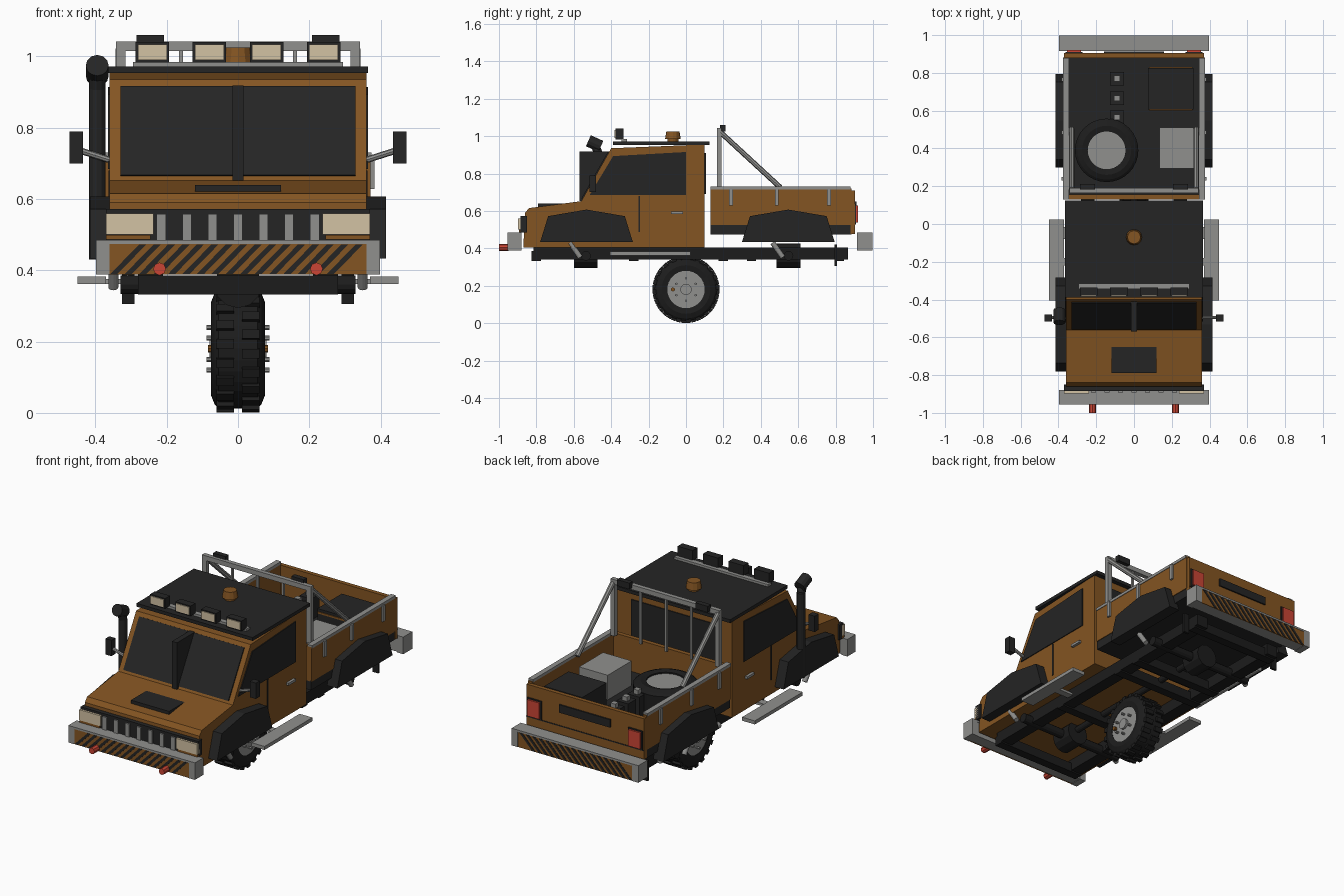
import bpy, bmesh, math
from mathutils import Vector, Matrix

if "Cube" in bpy.data.objects:
    bpy.data.objects.remove(bpy.data.objects["Cube"])


def material(name, r, g, b):
    m = bpy.data.materials.new(name)
    m.use_nodes = True
    m.diffuse_color = (r, g, b, 1)
    m.node_tree.nodes["Principled BSDF"].inputs["Base Color"].default_value = (r, g, b, 1)
    return m


ORANGE = material("ochre paint", 0.23, 0.09, 0.016)
DARK = material("charcoal plastic", 0.018, 0.018, 0.018)
BLACK = material("black rubber", 0.012, 0.012, 0.012)
GREY = material("grey metal", 0.28, 0.28, 0.27)
CREAM = material("lamp cream", 0.65, 0.54, 0.37)
RED = material("signal red", 0.6, 0.06, 0.035)


def finish(name, bm, mat):
    bmesh.ops.recalc_face_normals(bm, faces=bm.faces)
    me = bpy.data.meshes.new(name)
    bm.to_mesh(me)
    bm.free()
    me.materials.append(mat)
    ob = bpy.data.objects.new(name, me)
    bpy.context.collection.objects.link(ob)
    return ob


def box(name, x, y, z, mat):
    """Box from three (low, high) ranges."""
    bm = bmesh.new()
    bmesh.ops.create_cube(bm, size=1)
    for v in bm.verts:
        v.co = [sum(r) / 2 + c * (r[1] - r[0]) for c, r in zip(v.co, (x, y, z))]
    return finish(name, bm, mat)


def pair(name, x, y, z, mat):
    """Box mirrored to both sides."""
    box("left_" + name, x, y, z, mat)
    box("right_" + name, (-x[1], -x[0]), y, z, mat)


def prism(name, pts, a, b, mat, axis="x"):
    """Side (y, z) or front (x, z) profile extruded from a to b."""
    bm = bmesh.new()
    place = (lambda p, d: (d, p[0], p[1])) if axis == "x" else (lambda p, d: (p[0], d, p[1]))
    face = bm.faces.new([bm.verts.new(place(p, a)) for p in pts])
    ext = bmesh.ops.extrude_face_region(bm, geom=[face])["geom"]
    shift = Vector(place((0, 0), b - a))
    bmesh.ops.translate(bm, vec=shift, verts=[g for g in ext if isinstance(g, bmesh.types.BMVert)])
    return finish(name, bm, mat)


def rod(name, p, q, r, mat, n=12, r2=None):
    """Cylinder or cone between two points."""
    p, q = Vector(p), Vector(q)
    bm = bmesh.new()
    mtx = Matrix.Translation((p + q) / 2) @ (q - p).to_track_quat("Z", "Y").to_matrix().to_4x4()
    bmesh.ops.create_cone(bm, cap_ends=True, segments=n, radius1=r, radius2=r if r2 is None else r2,
                          depth=(q - p).length, matrix=mtx)
    return finish(name, bm, mat)


def tyre(name, matrix, n=32, treads=20):
    """Lathed tyre with lugs, axis along local x."""
    bm = bmesh.new()
    half = [(0.07, 0.1), (0.076, 0.13), (0.066, 0.155), (0.055, 0.168)]
    prof = half + [(-x, r) for x, r in reversed(half)]
    vs = [bm.verts.new((x, 0, r)) for x, r in prof]
    es = [bm.edges.new((vs[i], vs[(i + 1) % len(vs)])) for i in range(len(vs))]
    bmesh.ops.spin(bm, geom=vs + es, axis=(1, 0, 0), cent=(0, 0, 0), steps=n, angle=math.tau)
    bmesh.ops.remove_doubles(bm, verts=bm.verts, dist=0.0005)
    for i in range(treads):
        for s in (-1, 1):
            turn = Matrix.Rotation(math.tau * (i + s / 4) / treads, 4, "X")
            m = turn @ Matrix.Translation((s * 0.036, 0, 0.169)) @ Matrix.Diagonal((0.05, 0.026, 0.02, 1))
            bmesh.ops.create_cube(bm, size=1, matrix=m)
    bm.transform(matrix)
    return finish(name, bm, BLACK)


# Road wheel with rim, hub and bolts on both faces
WZ = 0.18
tyre("road_tyre", Matrix.Translation((0, 0, WZ)))
rod("wheel_rim", (-0.068, 0, WZ), (0.068, 0, WZ), 0.104, GREY, 24)
for s in (-1, 1):
    rod("wheel_hub", (s * 0.06, 0, WZ), (s * 0.08, 0, WZ), 0.03, GREY, 16)
    rod("wheel_cap", (s * 0.06, -0.07, WZ), (s * 0.084, -0.07, WZ), 0.011, ORANGE, 8)
    for i in range(6):
        a = math.tau * (i + 0.5) / 6
        y, z = 0.06 * math.cos(a), WZ + 0.06 * math.sin(a)
        rod("wheel_bolt", (s * 0.06, y, z), (s * 0.088, y, z), 0.007, GREY, 6)

# Chassis, axles and running gear
pair("chassis_rail", (0.21, 0.28), (-0.815, 0.865), (0.34, 0.405), BLACK)
for y in (-0.8, -0.28, 0.2, 0.35, 0.82):
    box("cross_member", (-0.28, 0.28), (y - 0.025, y + 0.025), (0.332, 0.385), BLACK)
rod("drive_shaft", (0, -0.53, 0.38), (0, 0.55, 0.38), 0.018, BLACK)
for y in (-0.535, 0.548):
    rod("axle_tube", (-0.33, y, 0.36), (0.33, y, 0.36), 0.026, BLACK)
    rod("differential", (0, y - 0.063, 0.36), (0, y + 0.063, 0.36), 0.066, BLACK, 12)
    for s in (-1, 1):
        rod("shock_absorber", (s * 0.35, y - 0.085, 0.43), (s * 0.35, y - 0.03, 0.352), 0.014, GREY)
rod("exhaust_pipe", (-0.31, 0.15, 0.37), (-0.31, 0.68, 0.37), 0.018, GREY)
pair("mud_flap", (0.29, 0.325), (0.795, 0.808), (0.305, 0.42), BLACK)
pair("side_step", (0.37, 0.45), (-0.405, 0.025), (0.362, 0.382), GREY)
pair("step_bracket", (0.27, 0.38), (-0.22, -0.18), (0.362, 0.376), GREY)

# Cab shell
prism("cab_body", [(-0.87, 0.405), (-0.86, 0.59), (-0.84, 0.615), (-0.56, 0.652), (-0.4, 0.935),
                   (0.1, 0.955), (0.1, 0.405)], -0.36, 0.36, ORANGE)
box("roof_panel", (-0.365, 0.365), (-0.39, 0.125), (0.953, 0.972), DARK)
prism("windscreen", [(-0.553, 0.664), (-0.559, 0.667), (-0.417, 0.917), (-0.411, 0.914)], -0.33, 0.33, DARK)
box("windscreen_divider", (-0.016, 0.016), (-0.57, -0.4), (0.652, 0.918), DARK)
box("rear_window", (-0.27, 0.27), (0.1, 0.106), (0.69, 0.91), DARK)
box("bonnet_vent", (-0.12, 0.12), (-0.79, -0.625), (0.61, 0.64), DARK)
for s in (-1, 1):
    prism("side_window", [(-0.515, 0.685), (-0.39, 0.893), (0, 0.915), (0, 0.685)], s * 0.355, s * 0.365, DARK)
pair("door_seam", (0.355, 0.364), (-0.254, -0.246), (0.487, 0.68), DARK)
pair("door_handle", (0.355, 0.375), (-0.08, -0.015), (0.583, 0.597), GREY)

# Wheel arches
for name, y in (("front_fender", -0.532), ("rear_fender", 0.547)):
    shape = [(y + dy, z) for dy, z in ((-0.248, 0.433), (-0.205, 0.572), (0, 0.607), (0.205, 0.572), (0.248, 0.433))]
    for s in (-1, 1):
        prism(name, shape, s * 0.35, s * 0.415, DARK)

# Mirrors
pair("mirror", (0.435, 0.473), (-0.515, -0.48), (0.7, 0.79), DARK)
for s in (-1, 1):
    rod("mirror_arm", (s * 0.355, -0.495, 0.708), (s * 0.44, -0.495, 0.735), 0.009, GREY, 8)

# Grille and headlamps
box("grille", (-0.37, 0.37), (-0.885, -0.85), (0.485, 0.572), DARK)
for i in range(-3, 4):
    x = i * 0.0717
    box("grille_bar", (x - 0.013, x + 0.013), (-0.893, -0.87), (0.485, 0.558), GREY)
pair("headlamp", (0.237, 0.37), (-0.897, -0.87), (0.5, 0.56), CREAM)
pair("turn_signal", (0.245, 0.37), (-0.893, -0.87), (0.486, 0.499), ORANGE)

# Bumpers with hazard stripes
for name, y0, y1, face in (("front_bumper", -0.955, -0.88, -0.955), ("rear_bumper", 0.915, 0.997, 0.997)):
    box(name, (-0.362, 0.362), (y0 + 0.004, y1 - 0.004), (0.39, 0.483), GREY)
    box(name + "_top", (-0.398, 0.398), (y0, y1), (0.474, 0.485), GREY)
    pair(name + "_end", (0.36, 0.398), (y0, y1), (0.388, 0.484), GREY)
    out = math.copysign(0.002, face)
    box(name + "_panel", (-0.36, 0.36), sorted((face - 3 * out, face - out)), (0.388, 0.474), ORANGE)
    for i in range(16):
        x = -0.358 + i * 0.0405
        stripe = [(x, 0.39), (x + 0.02, 0.39), (x + 0.1, 0.472), (x + 0.08, 0.472)]
        prism("hazard_stripe", stripe, face - out, face, DARK, "y")
for s in (-1, 1):
    rod("tow_hook", (s * 0.22, -0.95, 0.404), (s * 0.22, -1, 0.404), 0.018, RED, 8)

# Snorkel intake
path = [(-0.395, -0.47, 0.43), (-0.395, -0.47, 0.91), (-0.395, -0.485, 0.95)]
for p, q in zip(path, path[1:]):
    rod("snorkel_tube", p, q, 0.023, DARK)
rod("snorkel_head", (-0.395, -0.455, 0.945), (-0.395, -0.522, 0.975), 0.032, DARK)

# Roof lamps and beacon
box("lamp_bar", (-0.295, 0.295), (-0.345, -0.315), (0.97, 0.985), GREY)
for i in range(4):
    x = -0.24 + i * 0.16
    box("roof_lamp", (x - 0.047, x + 0.047), (-0.378, -0.335), (0.983, 1.04), DARK)
    box("roof_lamp_lens", (x - 0.041, x + 0.041), (-0.383, -0.376), (0.99, 1.033), CREAM)
rod("beacon_base", (0, -0.07, 0.97), (0, -0.07, 0.99), 0.03, ORANGE, 12)
rod("beacon", (0, -0.07, 0.985), (0, -0.07, 1.025), 0.042, ORANGE, 12, 0.035)

# Cargo bed
box("bed_floor", (-0.368, 0.368), (0.13, 0.885), (0.475, 0.53), DARK)
pair("bed_side", (0.348, 0.372), (0.13, 0.885), (0.524, 0.72), ORANGE)
box("bed_front", (-0.36, 0.36), (0.13, 0.155), (0.524, 0.72), ORANGE)
box("tailgate", (-0.37, 0.37), (0.88, 0.904), (0.476, 0.708), ORANGE)
box("tailgate_seam", (-0.37, 0.37), (0.9, 0.906), (0.524, 0.53), DARK)
box("tailgate_plate", (-0.16, 0.16), (0.9, 0.912), (0.605, 0.65), DARK)
pair("tail_lamp_housing", (0.272, 0.362), (0.9, 0.91), (0.53, 0.637), DARK)
pair("tail_lamp", (0.28, 0.354), (0.9, 0.92), (0.537, 0.63), RED)
pair("bed_rail", (0.345, 0.375), (0.13, 0.88), (0.714, 0.73), GREY)
for y in (0.24, 0.485, 0.765):
    pair("bed_stake", (0.36, 0.383), (y - 0.01, y + 0.01), (0.628, 0.718), GREY)

# Roll bar with window guard
box("roll_bar_top", (-0.342, 0.342), (0.165, 0.19), (1.015, 1.042), GREY)
pair("roll_bar_leg", (0.315, 0.342), (0.165, 0.19), (0.72, 1.03), GREY)
for s in (-1, 1):
    rod("roll_bar_brace", (s * 0.33, 0.185, 1.02), (s * 0.33, 0.505, 0.725), 0.014, GREY, 8)
for x in (-0.16, 0, 0.16):
    box("guard_bar", (x - 0.006, x + 0.006), (0.172, 0.184), (0.715, 1.02), GREY)
pair("work_lamp", (0.207, 0.285), (0.183, 0.212), (1.025, 1.06), DARK)

# Cargo
lay = Matrix.Translation((-0.145, 0.39, 0.6)) @ Matrix.Rotation(math.pi / 2, 4, "Y")
tyre("spare_tyre", lay, treads=0)
rod("spare_rim", (-0.145, 0.39, 0.54), (-0.145, 0.39, 0.662), 0.101, GREY, 24)
box("grey_crate", (0.135, 0.315), (0.295, 0.51), (0.53, 0.67), GREY)
box("dark_crate", (0.075, 0.315), (0.605, 0.825), (0.53, 0.68), DARK)
box("crate_trim", (0.08, 0.31), (0.6, 0.83), (0.655, 0.665), ORANGE)
for y in (0.565, 0.665, 0.77):
    box("canister", (-0.127, -0.053), (y - 0.036, y + 0.036), (0.53, 0.65), DARK)
    box("canister_cap", (-0.105, -0.075), (y - 0.015, y + 0.015), (0.65, 0.675), GREY)
